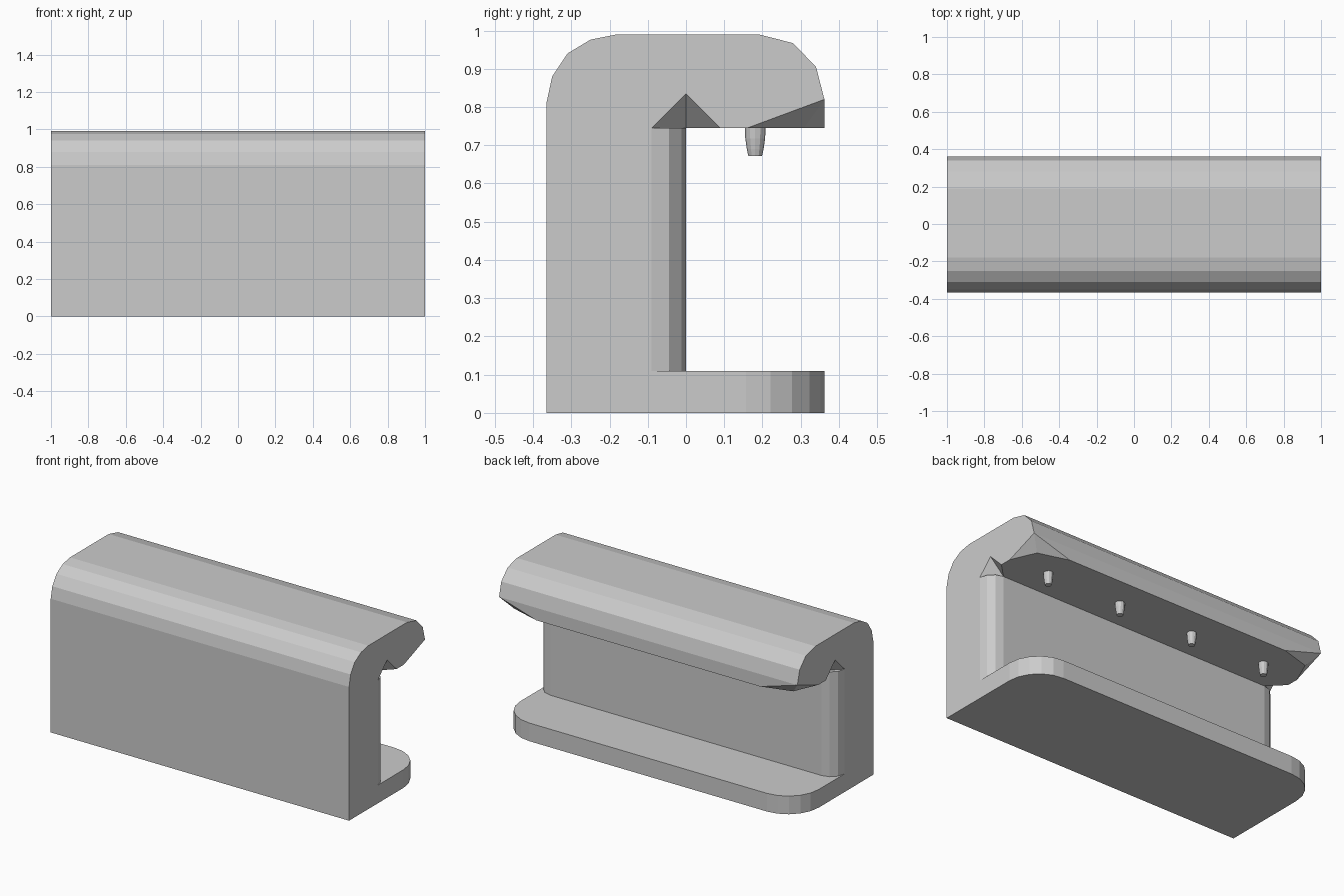
import bpy, bmesh, math
from mathutils import Matrix

if "Cube" in bpy.data.objects:
    bpy.data.objects.remove(bpy.data.objects["Cube"])

FRONT = -0.365


def finish(name, bm):
    bmesh.ops.recalc_face_normals(bm, faces=bm.faces)
    me = bpy.data.meshes.new(name)
    bm.to_mesh(me)
    bm.free()
    ob = bpy.data.objects.new(name, me)
    bpy.context.collection.objects.link(ob)
    return ob


def slab(name, back, r, segs, z0, z1):
    """Full-width slab with its two back corners rounded."""
    arc = [(1 - r + r * math.cos(a), back - r + r * math.sin(a))
           for a in (math.pi / 2 * i / segs for i in range(segs + 1))]
    plan = [(-1, FRONT), (1, FRONT)] + arc + [(-x, y) for x, y in reversed(arc)]
    bm = bmesh.new()
    f = bm.faces.new([bm.verts.new((x, y, z0)) for x, y in plan])
    ext = bmesh.ops.extrude_face_region(bm, geom=[f])
    verts = [g for g in ext["geom"] if isinstance(g, bmesh.types.BMVert)]
    bmesh.ops.translate(bm, verts=verts, vec=(0, 0, z1 - z0))
    return finish(name, bm)


def boolean(ob, other, op):
    """Apply a boolean and discard the operand."""
    m = ob.modifiers.new(op, 'BOOLEAN')
    m.operation, m.object, m.solver = op, other, 'EXACT'
    dg = bpy.context.evaluated_depsgraph_get()
    me = bpy.data.meshes.new_from_object(ob.evaluated_get(dg))
    ob.modifiers.clear()
    ob.data = me
    bpy.data.objects.remove(other)


# Hood: rounded profile with clipped lower back corners
profile = [(FRONT, 0.745), (FRONT, 0.81), (-0.35, 0.88), (-0.31, 0.94),
           (-0.25, 0.976), (-0.18, 0.99), (0.19, 0.99), (0.28, 0.967),
           (0.34, 0.905), (0.362, 0.82)]
corner = [(1, 0.16), (0.935, 0.308), (0.75, 0.362)]
bm = bmesh.new()
for s in (-1, 1):
    for y, z in profile:
        bm.verts.new((s, y, z))
    for x, y in corner:
        bm.verts.new((s * x, y, 0.745))
bmesh.ops.convex_hull(bm, input=bm.verts)
bmesh.ops.dissolve_limit(bm, angle_limit=0.01, verts=bm.verts, edges=bm.edges)
body = finish("machine_body", bm)

# Faceted notches where the hood meets the column
for s in (-1, 1):
    bm = bmesh.new()
    for axis in range(3):
        for d in (-0.09, 0.09):
            p = [s, 0, 0.745]
            p[axis] += d
            bm.verts.new(p)
    bmesh.ops.convex_hull(bm, input=bm.verts)
    boolean(body, finish("notch_cutter", bm), 'DIFFERENCE')

# Column and drip base
boolean(body, slab("column", 0.0, 0.09, 3, 0.05, 0.745), 'UNION')
boolean(body, slab("base", 0.362, 0.205, 5, 0.0, 0.11), 'UNION')

# Four tapered nozzles under the hood
for i, x in enumerate((-0.75, -0.25, 0.25, 0.75)):
    bm = bmesh.new()
    n = 12
    rings = []
    for z, r in ((0.745, 0.027), (0.718, 0.026), (0.69, 0.022), (0.672, 0.018)):
        ring = bmesh.ops.create_circle(
            bm, segments=n, radius=r,
            matrix=Matrix.Translation((x, 0.181, z)))["verts"]
        rings.append(ring)
    for a, b in zip(rings, rings[1:]):
        for k in range(n):
            j = (k + 1) % n
            bm.faces.new((a[k], a[j], b[j], b[k]))
    bm.faces.new(rings[-1])
    finish(f"nozzle_{i + 1}", bm)
